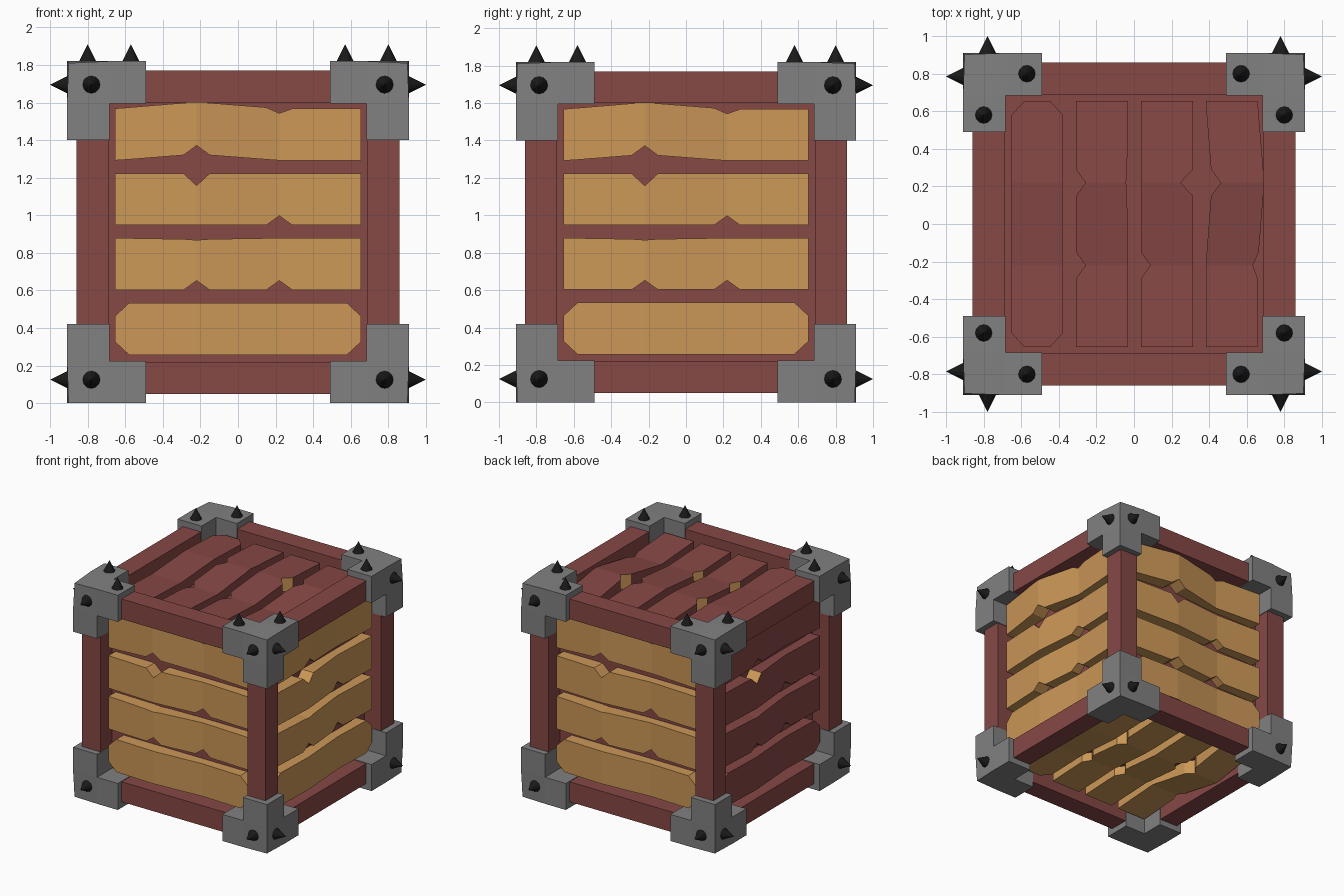
import bpy, bmesh
from itertools import product
from mathutils import Vector, Matrix

if "Cube" in bpy.data.objects:
    bpy.data.objects.remove(bpy.data.objects["Cube"])

CZ = 0.91  # height of the crate centre


def material(name, rgb):
    m = bpy.data.materials.new(name)
    m.diffuse_color = (*rgb, 1)
    m.use_nodes = True
    m.node_tree.nodes["Principled BSDF"].inputs["Base Color"].default_value = m.diffuse_color
    return m


RED = material("red_wood", (0.24, 0.065, 0.06))
TAN = material("tan_wood", (0.60, 0.31, 0.095))
GREY = material("grey_metal", (0.22, 0.22, 0.22))
BLACK = material("black_metal", (0.01, 0.01, 0.01))


def finish(bm, name, *mats):
    bmesh.ops.recalc_face_normals(bm, faces=bm.faces)
    me = bpy.data.meshes.new(name)
    bm.to_mesh(me)
    bm.free()
    for m in mats:
        me.materials.append(m)
    ob = bpy.data.objects.new(name, me)
    ob.location.z = CZ
    bpy.context.collection.objects.link(ob)
    return ob


def cells_surface(coords, filled):
    """Outer skin of a set of grid cells; coords are the grid lines on each axis."""
    bm = bmesh.new()
    verts = {}

    def vert(k):
        if k not in verts:
            verts[k] = bm.verts.new([coords[i] for i in k])
        return verts[k]

    for c in filled:
        for ax, side in product(range(3), (0, 1)):
            n = list(c)
            n[ax] += 2 * side - 1
            if tuple(n) in filled:
                continue
            loop = []
            for a, b in ((0, 0), (1, 0), (1, 1), (0, 1)):
                k = list(c)
                k[ax] += side
                k[(ax + 1) % 3] += a
                k[(ax + 2) % 3] += b
                loop.append(vert(tuple(k)))
            bm.faces.new(loop)
    return bm


# Frame of twelve beams, and the inner box behind the planks
beams = {c for c in product(range(3), repeat=3) if sum(i != 1 for i in c) >= 2}
finish(cells_surface((-0.86, -0.69, 0.69, 0.86), beams), "frame", RED)
bm = bmesh.new()
bmesh.ops.create_cube(bm, size=1.41)
finish(bm, "inner_box", RED)

# Corner brackets: a block with three arms, outer corner slightly knocked in
arms = {c for c in product(range(2), repeat=3) if sum(c) >= 2}
for s in product((-1, 1), repeat=3):
    bm = cells_surface((0.49, 0.685, 0.91), arms)
    for v in bm.verts:
        if min(v.co) > 0.9:
            v.co.xy -= Vector((0.008, 0.008))
            if s[2] > 0:
                v.co.z -= 0.01
        v.co = Vector(a * b for a, b in zip(v.co, s))
    finish(bm, "corner_bracket", GREY)

    # Spikes: one on each side face, two on each top face
    sx, sy, sz = s
    spots = [((0.78 * sx, 0.9 * sy, 0.785 * sz), (0, sy, 0)),
             ((0.9 * sx, 0.785 * sy, 0.785 * sz), (sx, 0, 0))]
    if sz > 0:
        spots += [((0.57 * sx, 0.80 * sy, 0.9), (0, 0, 1)),
                  ((0.80 * sx, 0.58 * sy, 0.9), (0, 0, 1))]
    for pos, d in spots:
        bm = bmesh.new()
        rot = Vector((0, 0, 1)).rotation_difference(Vector(d)).to_matrix().to_4x4()
        bmesh.ops.create_cone(bm, cap_ends=True, segments=12, radius1=0.05, radius2=0, depth=0.1,
                              matrix=Matrix.Translation(pos) @ rot @ Matrix.Translation((0, 0, 0.05)))
        finish(bm, "spike", BLACK)


# Plank columns: offsets of the lower and upper edge at each position along it
US = (-0.655, -0.58, -0.29, -0.22, -0.15, 0.15, 0.22, 0.29, 0.58, 0.655)
Z = [0] * 10
PLANKS = [  # centre, lower offsets, upper offsets, wave depth
    (-0.515, [0.07] + [0] * 8 + [0.07], [-0.07] + [0] * 8 + [-0.07], 0.015),
    (-0.17, [0, 0, 0, 0.05, 0, 0, 0.05, 0, 0, 0], [0, 0, -.005, -.01, -.005, 0, 0, 0, 0, 0], 0.02),
    (0.175, [0, 0, 0, 0, 0, 0, 0.05, 0, 0, 0], [0, 0, 0, -0.065, 0, 0, 0, 0, 0, 0], 0.02),
    (0.52, [0, 0.005, 0.028, 0.08, 0.028, 0.005, 0, 0, 0, 0],
     [0, 0.006, 0.03, 0.035, 0.03, 0.006, -0.025, 0, 0, 0], 0.03),
]


def wave(u):
    """Plank surface bends outward on one side and inward on the other."""
    if abs(u) <= 0.22:
        return -u / 0.22
    return (-1 if u > 0 else 1) * (0.655 - abs(u)) / 0.435


def plank(name, axes, spec, mats):
    centre, low, high, amp = spec
    u_ax, v_ax, n_ax = (Vector(a) for a in axes)
    bm = bmesh.new()
    rings = []
    for u, lo, hi in zip(US, low, high):
        v0, v1 = centre - 0.138 + lo, centre + 0.138 + hi
        out = 0.80 + amp * wave(u)
        rings.append([bm.verts.new(u_ax * u + v_ax * v + n_ax * n)
                      for v, n in ((v0, 0.68), (v1, 0.68), (v1, out), (v0, out))])
    bm.faces.new(rings[0])
    bm.faces.new(rings[-1])
    for i, (a, b) in enumerate(zip(rings, rings[1:])):
        for j in range(4):
            k = (j + 1) % 4
            f = bm.faces.new((a[j], a[k], b[k], b[j]))
            edge = {1: high, 3: low}.get(j)
            if edge and 0 < i < 8 and abs(edge[i] - edge[i + 1]) > 0.024 and US[i + 1] - US[i] < 0.1:
                f.material_index = 1  # bare wood inside the notches
    finish(bm, name, *mats)


# Six sides of planks: along, across, outward directions
X, Y, UP = (1, 0, 0), (0, 1, 0), (0, 0, 1)
NX, NY, DOWN = (-1, 0, 0), (0, -1, 0), (0, 0, -1)
SIDES = {"front": (X, UP, NY, TAN), "right": (Y, UP, X, TAN), "back": (NX, UP, Y, TAN),
         "left": (NY, UP, NX, RED), "top": (NY, X, UP, RED), "bottom": (NY, NX, DOWN, TAN)}
for side, (u, v, n, mat) in SIDES.items():
    for spec in PLANKS:
        plank(side + "_plank", (u, v, n), spec, (mat, TAN))
